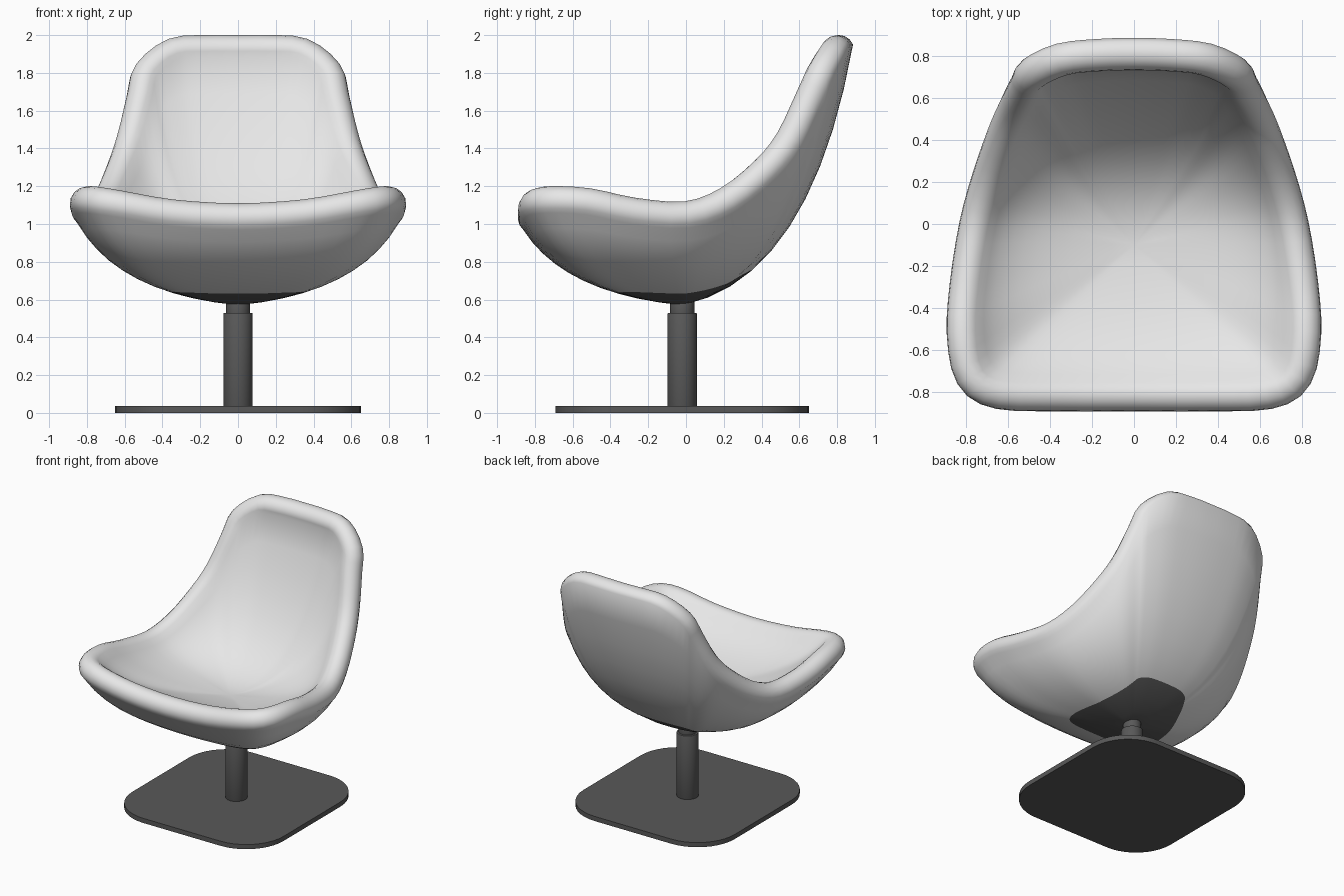
import bpy, bmesh, math
from mathutils import Vector

cube = bpy.data.objects.get("Cube")
if cube:
    bpy.data.objects.remove(cube, do_unlink=True)


def material(name, value):
    mat = bpy.data.materials.new(name)
    mat.use_nodes = True
    colour = (value, value, value, 1)
    mat.diffuse_color = colour
    mat.node_tree.nodes["Principled BSDF"].inputs["Base Color"].default_value = colour
    return mat


LIGHT = material("light grey upholstery", 0.8)
DARK = material("dark grey metal", 0.1)
PIVOT_Y = -0.02


def finish(bm, name, mats, angle):
    bmesh.ops.recalc_face_normals(bm, faces=bm.faces[:])
    mesh = bpy.data.meshes.new(name)
    bm.to_mesh(mesh)
    bm.free()
    obj = bpy.data.objects.new(name, mesh)
    bpy.context.collection.objects.link(obj)
    for mat in mats:
        mesh.materials.append(mat)
    bpy.ops.object.select_all(action='DESELECT')
    obj.select_set(True)
    bpy.context.view_layer.objects.active = obj
    bpy.ops.object.shade_smooth_by_angle(angle=math.radians(angle))
    return obj


def catmull(a, b, c, d, t):
    return (b * 2 + (c - a) * t + (a * 2 - b * 5 + c * 4 - d) * t * t
            + (b * 3 - a - c * 3 + d) * t ** 3) / 2


def bezier(a, b, c, t):
    return a * (1 - t) ** 2 + b * 2 * t * (1 - t) + c * t * t


# Centre line of the padded rim: half of it, front middle to top middle
half = [Vector(p) for p in (
    (0, -.81, 1.03), (.35, -.81, 1.05), (.64, -.8, 1.1), (.77, -.72, 1.12),
    (.81, -.52, 1.11), (.795, -.28, 1.06), (.75, 0, 1.04), (.69, .22, 1.12),
    (.62, .42, 1.28), (.565, .55, 1.44), (.51, .66, 1.67), (.475, .72, 1.8),
    (.34, .785, 1.905), (.17, .805, 1.92), (0, .81, 1.92))]
loop = half + [Vector((-p.x, p.y, p.z)) for p in half[-2:0:-1]]
n, STEPS = len(loop), 3
rim = [catmull(loop[i - 1], loop[i], loop[(i + 1) % n], loop[(i + 2) % n], k / STEPS)
       for i in range(n) for k in range(STEPS)]

# Shell: one section per rim point, from under the seat, over the rim, to the seat middle
RADIUS, CUTS, ARC = 0.08, 10, 8
under = Vector((0, PIVOT_Y, .57))
seat = Vector((0, -.1, .86))
bm = bmesh.new()
bottom, top = bm.verts.new(under), bm.verts.new(seat)
sections = []
for i, p in enumerate(rim):
    tangent = (rim[(i + 1) % len(rim)] - rim[i - 1]).normalized()
    s = min(max((p.z - 1.15) / .6, 0), 1)
    tilt = math.radians(72) * s * s * (3 - 2 * s)
    out = tangent.cross(Vector((0, -math.sin(tilt), math.cos(tilt)))).normalized()
    up = out.cross(tangent)
    arc = []
    for k in range(ARC + 1):
        a = math.radians(-50 + 185 * k / ARC)
        arc.append(p + (out * math.cos(a) + up * math.sin(a)) * RADIUS)
    first, last = arc[0], arc[-1]
    back = max(p.y, 0)
    belly = Vector((first.x * .75, first.y * .75, .63 + .1 * back))
    hollow = Vector((last.x * .76, last.y * (.62 if p.y > 0 else .75), .9 - .05 * back))
    path = [bezier(under, belly, first, k / CUTS) for k in range(1, CUTS)]
    path += arc
    path += [bezier(last, hollow, seat, k / CUTS) for k in range(1, CUTS)]
    sections.append([bm.verts.new(q) for q in path])
for i, here in enumerate(sections):
    nxt = sections[(i + 1) % len(sections)]
    bm.faces.new((bottom, nxt[0], here[0])).material_index = 1
    bm.faces.new((top, here[-1], nxt[-1]))
    for k in range(len(here) - 1):
        face = bm.faces.new((here[k], nxt[k], nxt[k + 1], here[k + 1]))
        face.material_index = 1 if k < 2 else 0   # dark mounting pan
finish(bm, "seat_shell", [LIGHT, DARK], 80)

# Base plate: square slab with rounded corners
bm = bmesh.new()
bmesh.ops.create_cube(bm, size=1)
for v in bm.verts:
    v.co = Vector((v.co.x * 1.3, v.co.y * 1.34 + PIVOT_Y, (v.co.z + .5) * .036))
upright = [e for e in bm.edges if abs(e.verts[0].co.z - e.verts[1].co.z) > .01]
bmesh.ops.bevel(bm, geom=upright, offset=.32, segments=10, profile=.5, affect='EDGES')
finish(bm, "base_plate", [DARK], 30)


# Pedestal: wide column and narrower swivel neck
def cylinder(name, radius, low, high):
    bm = bmesh.new()
    bmesh.ops.create_cone(bm, cap_ends=True, segments=32, radius1=radius,
                          radius2=radius, depth=high - low)
    rims = [e for e in bm.edges if abs(e.verts[0].co.z - e.verts[1].co.z) < .001]
    bmesh.ops.bevel(bm, geom=rims, offset=.006, segments=2, profile=.5, affect='EDGES')
    bmesh.ops.translate(bm, verts=bm.verts[:], vec=(0, PIVOT_Y, (low + high) / 2))
    finish(bm, name, [DARK], 40)


cylinder("pedestal_column", .078, .03, .53)
cylinder("swivel_neck", .064, .5, .6)
